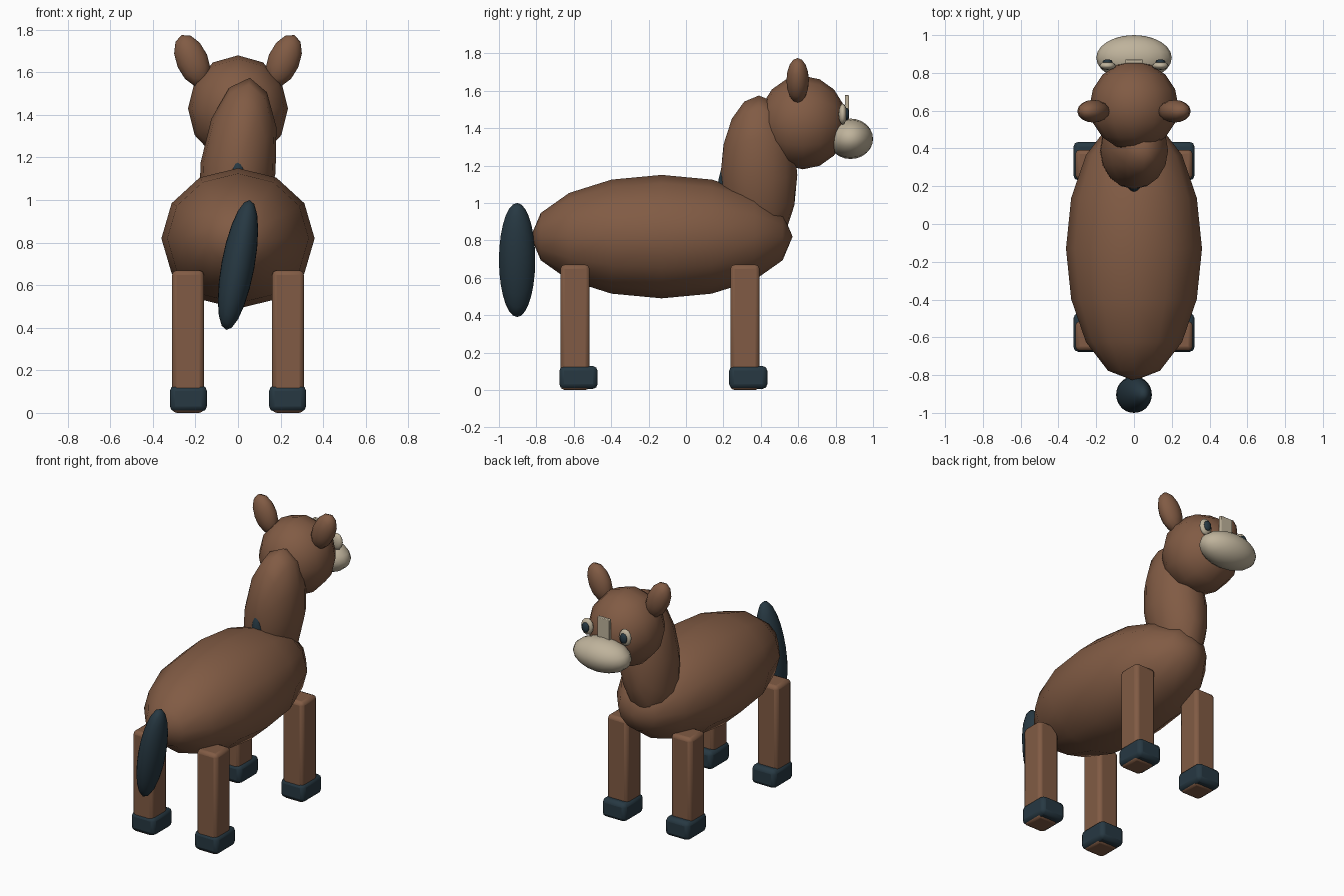
import bpy
import math
from mathutils import Matrix, Vector

if "Cube" in bpy.data.objects:
    bpy.data.objects.remove(bpy.data.objects["Cube"])


def material(name, rgb):
    m = bpy.data.materials.new(name)
    m.diffuse_color = (*rgb, 1)
    m.use_nodes = True
    m.node_tree.nodes["Principled BSDF"].inputs["Base Color"].default_value = m.diffuse_color
    return m


BROWN = material("brown_coat", (0.22, 0.105, 0.058))
DARK = material("dark_hair", (0.02, 0.04, 0.055))
CREAM = material("cream", (0.52, 0.45, 0.33))


def ellipsoid(name, loc, radii, mat, tilt=0.0, segs=12, rings=8):
    """Sphere with its poles along y, scaled, then tilted about y."""
    bpy.ops.mesh.primitive_uv_sphere_add(segments=segs, ring_count=rings, radius=1)
    ob = bpy.context.object
    ob.name = name
    ob.data.transform(Matrix.Translation(Vector(loc))
                      @ Matrix.Rotation(tilt, 4, 'Y')
                      @ Matrix.Diagonal((*radii, 1))
                      @ Matrix.Rotation(math.radians(90), 4, 'X'))
    ob.data.materials.append(mat)
    bpy.ops.object.shade_smooth()
    return ob


def box(name, loc, size, mat, bevel):
    bpy.ops.mesh.primitive_cube_add(size=1)
    ob = bpy.context.object
    ob.name = name
    ob.data.transform(Matrix.Translation(Vector(loc)) @ Matrix.Diagonal((*size, 1)))
    ob.data.materials.append(mat)
    mod = ob.modifiers.new("bevel", 'BEVEL')
    mod.width = bevel
    mod.segments = 2
    bpy.ops.object.shade_smooth_by_angle(angle=math.radians(35))
    return ob


# Body, neck and head
ellipsoid("body", (0, -0.13, 0.82), (0.36, 0.70, 0.33), BROWN)
ellipsoid("neck", (0, 0.39, 1.15), (0.178, 0.205, 0.428), BROWN, 0.13)
ellipsoid("head", (0, 0.625, 1.43), (0.235, 0.235, 0.25), BROWN)

# Muzzle and forehead blaze
ellipsoid("muzzle", (0, 0.88, 1.343), (0.2, 0.12, 0.108), CREAM, 0, 16, 12)
box("blaze", (0, 0.86, 1.5), (0.09, 0.022, 0.155), CREAM, 0.004)

# Mane and tail
ellipsoid("mane", (0, 0.28, 1.08), (0.055, 0.11, 0.18), DARK, 0, 16, 12)
ellipsoid("tail", (0, -0.903, 0.695), (0.078, 0.097, 0.31), DARK, 0.18, 20, 14)

for side, s in (("left", -1), ("right", 1)):
    # Ears and eyes
    ellipsoid(side + "_ear", (s * 0.215, 0.597, 1.655), (0.075, 0.06, 0.13), BROWN, s * 0.4)
    ellipsoid(side + "_eye", (s * 0.14, 0.838, 1.475), (0.043, 0.022, 0.056), CREAM)
    ellipsoid(side + "_pupil", (s * 0.14, 0.858, 1.475), (0.026, 0.014, 0.034), DARK)
    # Legs and hooves
    for end, y in (("front", 0.315), ("back", -0.593)):
        box(f"{end}_{side}_leg", (s * 0.235, y, 0.335), (0.15, 0.156, 0.67), BROWN, 0.022)
        box(f"{end}_{side}_hoof", (s * 0.233, y + 0.018, 0.067), (0.174, 0.204, 0.122), DARK, 0.025)
